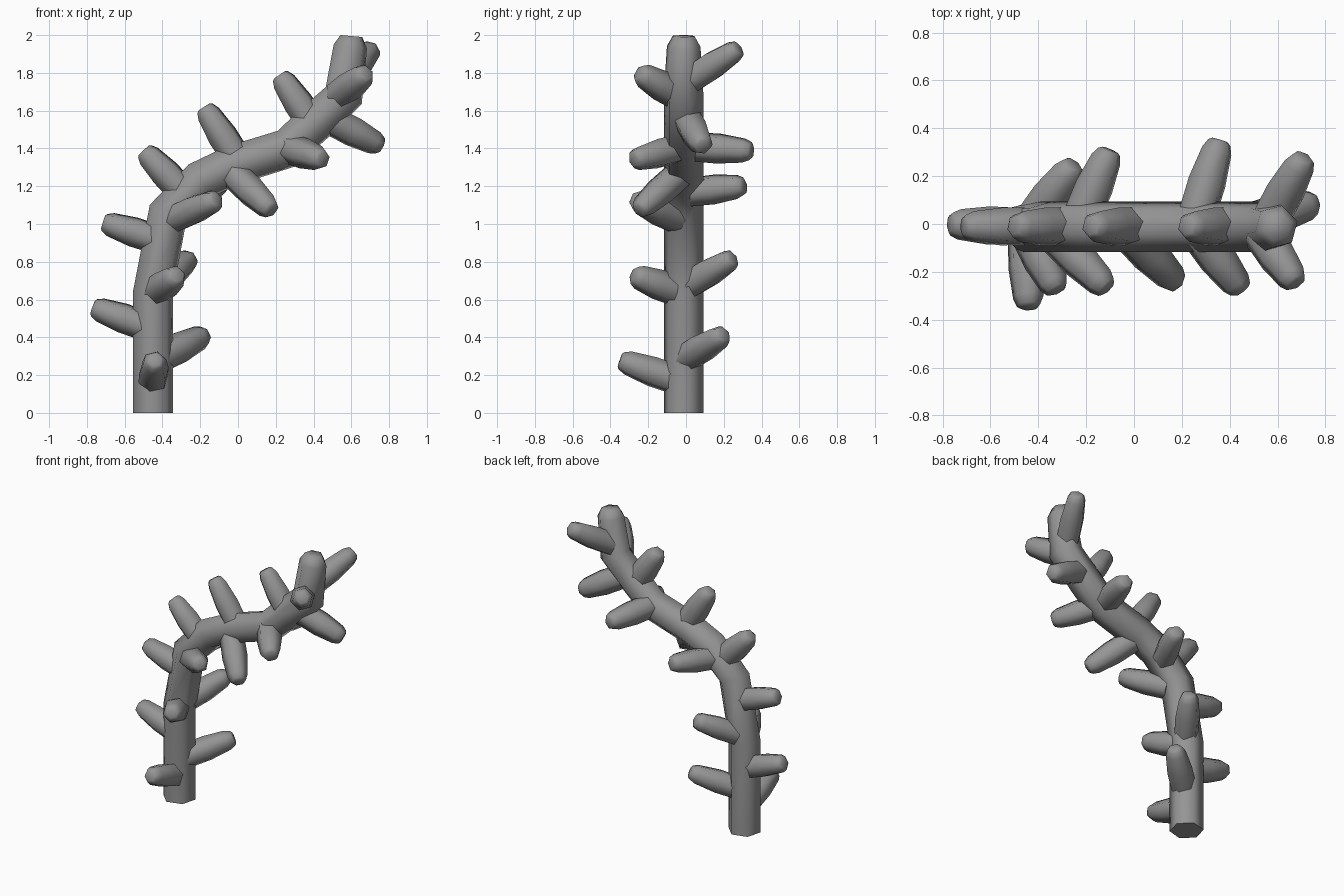
import bpy, bmesh, math
from mathutils import Vector

cube = bpy.data.objects.get("Cube")
if cube:
    bpy.data.objects.remove(cube, do_unlink=True)

grey = bpy.data.materials.new("stone grey")
grey.use_nodes = True
colour = (0.3, 0.3, 0.3, 1)
grey.diffuse_color = colour
grey.node_tree.nodes["Principled BSDF"].inputs["Base Color"].default_value = colour

SIDES = 6


def tube(name, points, radii, phase):
    """Six-sided closed tube through the points, smooth except at its ends."""
    pts = [Vector(p) for p in points]
    bm = bmesh.new()
    rings = []
    for i, (p, r) in enumerate(zip(pts, radii)):
        a, b = pts[max(i - 1, 0)], pts[min(i + 1, len(pts) - 1)]
        tangent = (b - a).normalized()
        ref = Vector((0, 1, 0)) if abs(tangent.y) < 0.5 else Vector((0, 0, 1))
        n = ref.cross(tangent).normalized()
        m = tangent.cross(n)
        angles = [phase + math.tau * k / SIDES for k in range(SIDES)]
        rings.append([bm.verts.new(p + r * (math.cos(t) * n + math.sin(t) * m))
                      for t in angles])
    for low, high in zip(rings, rings[1:]):
        for k in range(SIDES):
            j = (k + 1) % SIDES
            bm.faces.new((low[k], low[j], high[j], high[k]))
    bm.faces.new(rings[0][::-1])
    bm.faces.new(rings[-1])
    bmesh.ops.recalc_face_normals(bm, faces=bm.faces)
    mesh = bpy.data.meshes.new(name)
    bm.to_mesh(mesh)
    bm.free()
    mesh.materials.append(grey)
    mesh.shade_smooth()
    mesh.set_sharp_from_angle(angle=math.radians(65))
    obj = bpy.data.objects.new(name, mesh)
    bpy.context.collection.objects.link(obj)
    return obj


# Bent main stem, with a rounded-off upper end
path = [(-.45, 0), (-.45, .64), (-.37, 1.06), (-.2, 1.23), (-.03, 1.31),
        (.26, 1.4), (.4, 1.53), (.56, 1.68), (.595, 1.94), (.6, 1.995)]
R = 0.109
tube("stem", [(x, -.012, z) for x, z in path],
     [R] * (len(path) - 2) + [.092, .06], math.radians(15))

# Stubby side shoots: root and tip
shoots = {
    "low_front": ((-.45, -.04, .17), (-.44, -.35, .28)),
    "low_back": ((-.42, 0, .29), (-.17, .2, .415)),
    "low_outer": ((-.48, -.01, .455), (-.77, 0, .56)),
    "middle_front": ((-.44, -.04, .64), (-.32, -.28, .73)),
    "middle_back": ((-.42, .02, .68), (-.25, .25, .82)),
    "middle_outer": ((-.42, -.01, .915), (-.715, -.01, 1.01)),
    "bend_front": ((-.33, -.05, 1.03), (-.11, -.27, 1.13)),
    "bend_top": ((-.29, -.01, 1.17), (-.5, -.01, 1.39)),
    "arch_front": ((-.02, -.04, 1.26), (.18, -.25, 1.07)),
    "bend_back": ((-.22, .03, 1.17), (-.1, .31, 1.2)),
    "arch_top": ((0, -.01, 1.34), (-.18, -.01, 1.62)),
    "slope_front": ((.27, -.04, 1.4), (.45, -.28, 1.34)),
    "slope_back": ((.26, .03, 1.41), (.36, .35, 1.385)),
    "slope_top": ((.4, -.01, 1.52), (.22, -.01, 1.79)),
    "crown_outer": ((.49, .01, 1.55), (.76, .09, 1.41)),
    "crown_front": ((.53, -.04, 1.68), (.68, -.25, 1.8)),
    "crown_back": ((.57, .02, 1.76), (.71, .28, 1.93)),
}
profile = [(0, .08), (.45, .082), (.86, .066), (.97, .05), (1, .036)]
for name, (root, tip) in shoots.items():
    a, b = Vector(root), Vector(tip)
    tube(name + "_shoot", [a.lerp(b, t) for t, _ in profile],
         [r for _, r in profile], math.radians(15))
